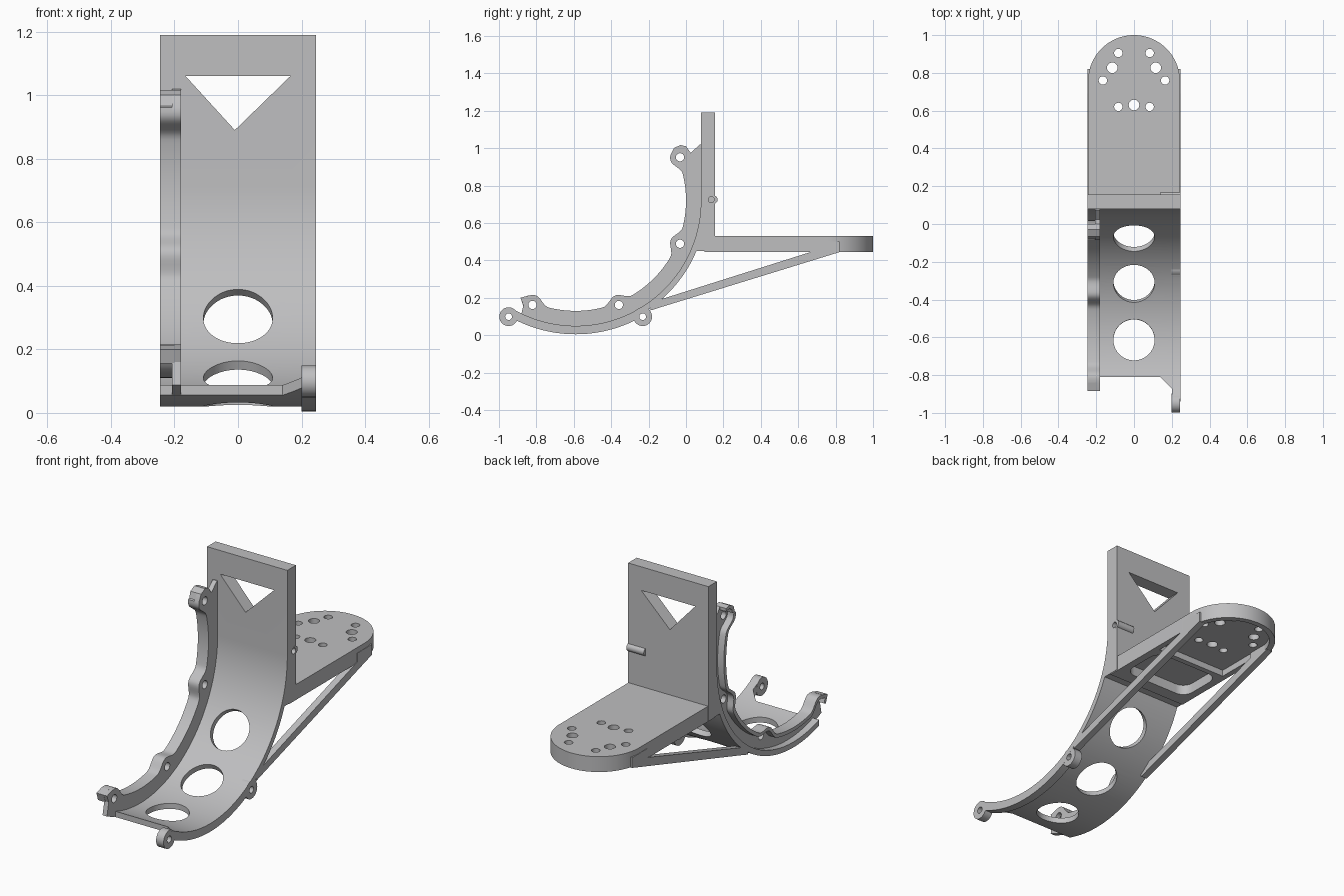
import bpy, bmesh, math
from mathutils import Vector, Matrix

cube = bpy.data.objects.get("Cube")
if cube:
    bpy.data.objects.remove(cube, do_unlink=True)

grey = bpy.data.materials.new("plain grey")
grey.use_nodes = True
grey.diffuse_color = (0.52, 0.52, 0.53, 1)
grey.node_tree.nodes["Principled BSDF"].inputs["Base Color"].default_value = grey.diffuse_color

CY, CZ = -0.59, 0.72          # centre of the curved cradle
HALF = 0.245                  # half width


def polar(r, deg):
    """Side-view point at an angle measured from straight down towards the back."""
    a = math.radians(deg)
    return (CY + r * math.sin(a), CZ - r * math.cos(a))


def arc(r, a, b, n=48):
    return [polar(r, a + (b - a) * i / n) for i in range(n + 1)]


def finish(name, bm):
    bmesh.ops.recalc_face_normals(bm, faces=bm.faces)
    mesh = bpy.data.meshes.new(name)
    bm.to_mesh(mesh)
    bm.free()
    ob = bpy.data.objects.new(name, mesh)
    bpy.context.collection.objects.link(ob)
    mesh.materials.append(grey)
    return ob


def prism(name, pts, lo, hi, plan=False):
    """Extrude a side profile along x, or a plan outline along z."""
    bm = bmesh.new()
    vs = [bm.verts.new((p[0], p[1], lo) if plan else (lo, p[0], p[1])) for p in pts]
    face = bm.faces.new(vs)
    ext = bmesh.ops.extrude_face_region(bm, geom=[face])
    move = Vector((0, 0, hi - lo) if plan else (hi - lo, 0, 0))
    bmesh.ops.translate(bm, vec=move, verts=[v for v in ext["geom"] if isinstance(v, bmesh.types.BMVert)])
    return finish(name, bm)


def rods(name, items, length, segs=32):
    """Several cylinders in one object: (centre, axis, radius)."""
    bm = bmesh.new()
    for centre, axis, r in items:
        turn = Vector(axis).to_track_quat("Z", "Y").to_matrix().to_4x4()
        bmesh.ops.create_cone(bm, cap_ends=True, segments=segs, radius1=r, radius2=r,
                              depth=length, matrix=Matrix.Translation(centre) @ turn)
    return finish(name, bm)


def boolean(ob, tool, op="DIFFERENCE"):
    mod = ob.modifiers.new("cut", "BOOLEAN")
    mod.operation, mod.object, mod.solver = op, tool, "EXACT"
    bpy.context.view_layer.objects.active = ob
    bpy.ops.object.modifier_apply(modifier=mod.name)
    bpy.data.objects.remove(tool, do_unlink=True)


def rounded(x, y0, y1, r, n=8):
    """Plan outline of a rounded rectangle."""
    pts = []
    for k, (cx, cy) in enumerate([(x - r, y1 - r), (r - x, y1 - r), (r - x, y0 + r), (x - r, y0 + r)]):
        for i in range(n + 1):
            a = math.pi / 2 * (k + i / n)
            pts.append((cx + r * math.cos(a), cy + r * math.sin(a)))
    return pts


# Curved cradle running up into the upright plate
shell = prism("cradle_and_upright",
              arc(0.67, -27, 90, 64) + [(0.08, 1.19), (0.155, 1.19), (0.155, 0.45)] + arc(0.70, 67.3, -27),
              -HALF, HALF)
boolean(shell, prism("front_trim", [(-0.3, -0.81), (0.14, -0.81), (0.2, -0.87), (0.2, -1.1), (-0.3, -1.1)],
                     -0.2, 0.5, plan=True))
boolean(shell, rods("round_windows",
                    [((0, *polar(0.68, d)), (0, math.sin(math.radians(d)), -math.cos(math.radians(d))), 0.109)
                     for d in (-2, 24.5, 51)], 0.2, 64))
bm = bmesh.new()
tri = [bm.verts.new((x, 0, z)) for x, z in ((-0.165, 1.06), (0.165, 1.06), (-0.01, 0.89))]
ext = bmesh.ops.extrude_face_region(bm, geom=[bm.faces.new(tri)])
bmesh.ops.translate(bm, vec=(0, 0.3, 0), verts=[v for v in ext["geom"] if isinstance(v, bmesh.types.BMVert)])
boolean(shell, finish("triangle_window", bm))

# Small tube on the back of the upright
tube = rods("back_tube", [((0.193, 0.147, 0.725), (1, 0, 0), 0.022)], 0.106)
hole = [((0.2, 0.135, 0.725), (1, 0, 0), 0.016)]
boolean(shell, rods("tube_bore", hole, 0.13))
boolean(tube, rods("tube_bore", hole, 0.13))

# Platform with a round end, hollowed underneath
R = 0.243
end = [(R * math.cos(math.pi * i / 48), 1 - R + R * math.sin(math.pi * i / 48)) for i in range(49)]
platform = prism("platform", end + [(-R, 0.1), (R, 0.1)], 0.445, 0.53, plan=True)
k = (R - 0.03) / R
recess = [(x * k, 1 - R + (y - 1 + R) * k) for x, y in end] + [(-R * k, 0.46), (R * k, 0.46)]
boolean(platform, prism("end_recess", recess, 0.4, 0.48, plan=True))
boolean(platform, prism("deep_pocket", rounded(0.2, 0.17, 0.43, 0.06), 0.4, 0.50, plan=True))
holes = [(0, 0.63, 0.028)]
for s in (-1, 1):
    holes += [(s * 0.083, 0.905, 0.022), (s * 0.115, 0.827, 0.028), (s * 0.165, 0.76, 0.022), (s * 0.083, 0.62, 0.022)]
boolean(platform, rods("bolt_holes", [((x, y, 0.5), (0, 0, 1), r) for x, y, r in holes], 0.2))

# Diagonal struts on both sides
for s, side in ((-1, "negative"), (1, "positive")):
    prism("strut_" + side, [(-0.19, 0.172), (-0.14, 0.19), (0.69, 0.452), (0.69, 0.5), (0.82, 0.5),
                            (0.82, 0.444), (-0.15, 0.145), (-0.19, 0.132)], s * 0.208, s * HALF)

# Outer rim with two screw lugs
rim = prism("lug_rim", arc(0.67, -30, 30) + arc(0.715, 30, -30), 0.2, HALF)
lugs = [(0.222, *polar(0.717, d)) for d in (-30, 30)]
boolean(rim, rods("lugs", [(c, (1, 0, 0), 0.05) for c in lugs], 0.0455), "UNION")
boolean(rim, rods("lug_holes", [(c, (1, 0, 0), 0.018) for c in lugs], 0.2))

# Inner flange with four ears, and a lip along its edge
EARS = (-22.5, 22.5, 67.5, 112.5)


def edge(extra, a, b, n=120):
    pts = []
    for i in range(n + 1):
        d = a + (b - a) * i / n
        near = min(abs(d - e) for e in EARS) / 8.5
        bump = 0.04 * math.cos(near * math.pi / 2) ** 2 if near < 1 else 0
        pts.append(polar(0.59 - bump + extra, d))
    return pts


top_end = [(-0.065, 1.0), (-0.03, 1.017), (0.0, 1.01)]
flange = prism("flange", edge(0, -26.5, 115.5) + top_end + [(0.025, 0.975), (0.075, 1.02), (0.1, 1.02)]
               + arc(0.698, 90, -25) + [(-0.87, 0.16), (-0.885, 0.2)], -0.207, -0.18)
lip = prism("flange_lip", edge(0, -26.5, 115.5) + edge(0.02, 115.5, -26.5), -HALF, -0.2)
ear_holes = [((-0.2, *polar(0.604, d)), (1, 0, 0), 0.022) for d in EARS]
boolean(flange, rods("ear_holes", ear_holes, 0.2))
prism("upper_hook", [polar(0.57, 115.5)] + top_end + [(0.0, 0.993), (-0.03, 0.998), (-0.05, 0.985), (-0.055, 0.965)],
      -HALF, -0.2)
prism("lower_hook", [(-0.84, 0.213), (-0.885, 0.2), (-0.87, 0.155), (-0.855, 0.16), (-0.862, 0.188), (-0.84, 0.193)],
      -HALF, -0.2)

# Smooth curved faces, keep edges crisp
for ob in bpy.context.collection.objects:
    if ob.type == "MESH" and ob.data.materials and ob.data.materials[0] == grey:
        bpy.ops.object.select_all(action="DESELECT")
        ob.select_set(True)
        bpy.context.view_layer.objects.active = ob
        bpy.ops.object.shade_smooth_by_angle(angle=math.radians(30))
